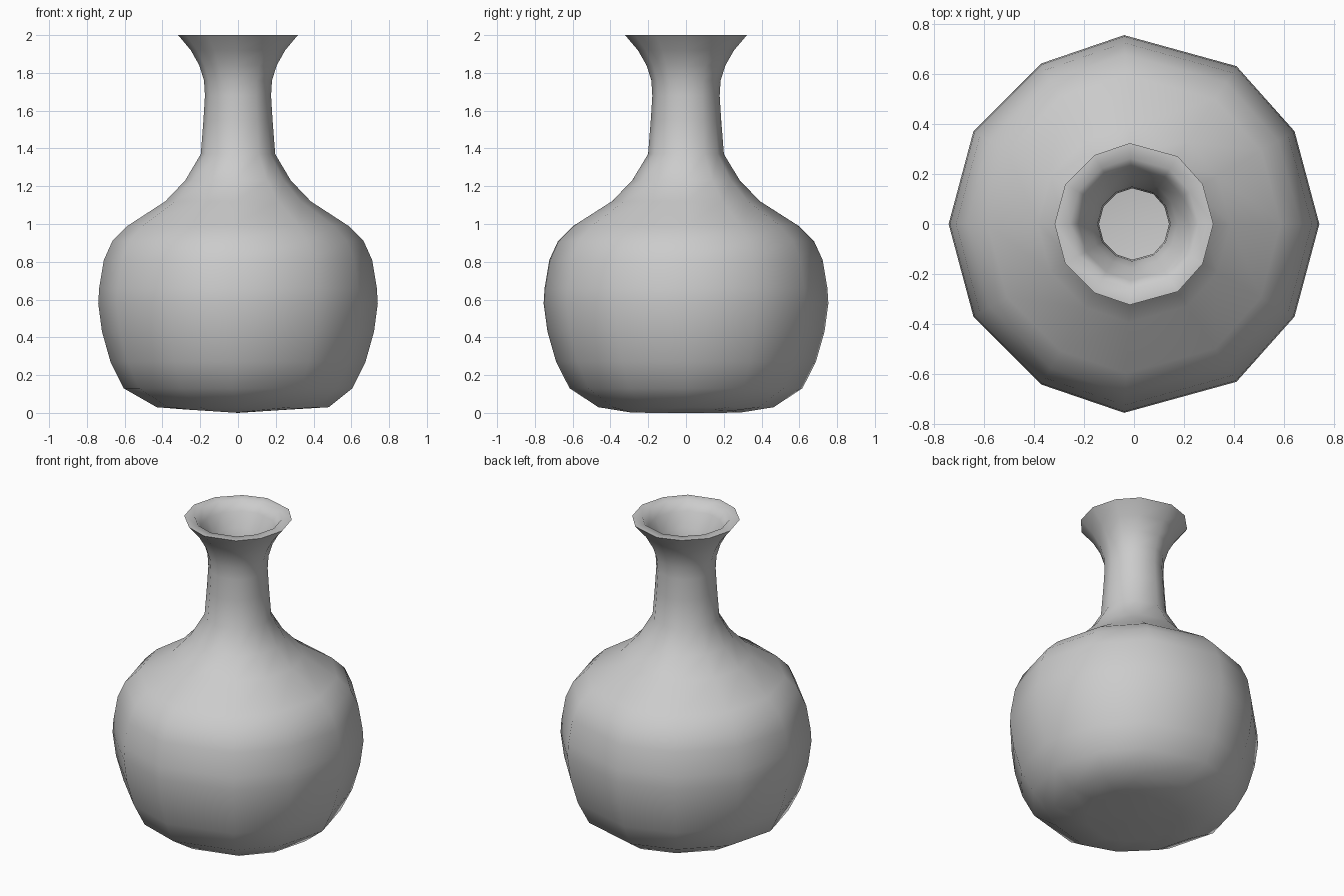
import bpy, bmesh
from math import cos, sin, radians
from mathutils import Vector

if "Cube" in bpy.data.objects:
    bpy.data.objects.remove(bpy.data.objects["Cube"])

WALL = 0.035
# Slightly uneven twelve-sided cross-section, mirrored front to back: (angle, radius factor)
half = [(30, 1), (57, 1.015), (93, 1.02), (120, 1), (150, 1)]
sides = [(0, 1)] + half + [(180, 1)] + [(360 - a, f) for a, f in reversed(half)]

# Outer profile from foot to lip: (radius, height)
outer = [(0.28, 0.0), (0.455, 0.03), (0.605, 0.13), (0.675, 0.27), (0.72, 0.43),
         (0.74, 0.58), (0.735, 0.66), (0.71, 0.81), (0.665, 0.91), (0.585, 0.99),
         (0.385, 1.12), (0.28, 1.23), (0.197, 1.37), (0.183, 1.55), (0.175, 1.68),
         (0.18, 1.76), (0.205, 1.84), (0.25, 1.92), (0.317, 2.0)]


def offset_inward(profile):
    """Inner wall: move each profile point along its inward normal."""
    points = []
    for i in range(1, len(profile) - 1):
        d = Vector(profile[i + 1]) - Vector(profile[i - 1])
        n = Vector((-d.y, d.x)).normalized() * WALL
        points.append((profile[i][0] + n.x, profile[i][1] + n.y))
    return points + [(profile[-1][0] - 0.06, profile[-1][1])]


def ring(bm, radius, height, foot=False):
    """One loop of the cross-section; the foot loops sag along the middle."""
    loop = []
    for a, f in sides:
        x = radius * f * cos(radians(a)) + (0.025 if 0 < height < 0.05 else 0)
        y = radius * f * sin(radians(a))
        z = abs(x) * 0.065 if foot else height
        loop.append(bm.verts.new((x, y, z)))
    return loop


bm = bmesh.new()
loops = [ring(bm, r, z, foot=(i == 0)) for i, (r, z) in enumerate(outer)]
loops += [ring(bm, r, z) for r, z in reversed(offset_inward(outer))]

# Walls, lip and inner wall
count = len(sides)
for low, high in zip(loops, loops[1:]):
    for i in range(count):
        j = (i + 1) % count
        bm.faces.new((low[i], low[j], high[j], high[i]))

# Underside and inner floor as fans
for loop, height, flip in ((loops[0], 0.0, True), (loops[-1], WALL + 0.01, False)):
    centre = bm.verts.new((0, 0, height))
    for i in range(count):
        a, b = loop[i], loop[(i + 1) % count]
        bm.faces.new((b, a, centre) if flip else (a, b, centre))

bmesh.ops.recalc_face_normals(bm, faces=bm.faces)
mesh = bpy.data.meshes.new("vase")
bm.to_mesh(mesh)
bm.free()
vase = bpy.data.objects.new("vase", mesh)
bpy.context.collection.objects.link(vase)

# Plain grey clay
clay = bpy.data.materials.new("grey_clay")
clay.use_nodes = True
colour = (0.6, 0.6, 0.6, 1)
clay.diffuse_color = colour
clay.node_tree.nodes["Principled BSDF"].inputs["Base Color"].default_value = colour
mesh.materials.append(clay)

# Smooth body with a crisp outer lip
bpy.context.view_layer.objects.active = vase
vase.select_set(True)
bpy.ops.object.shade_smooth_by_angle(angle=radians(75))
